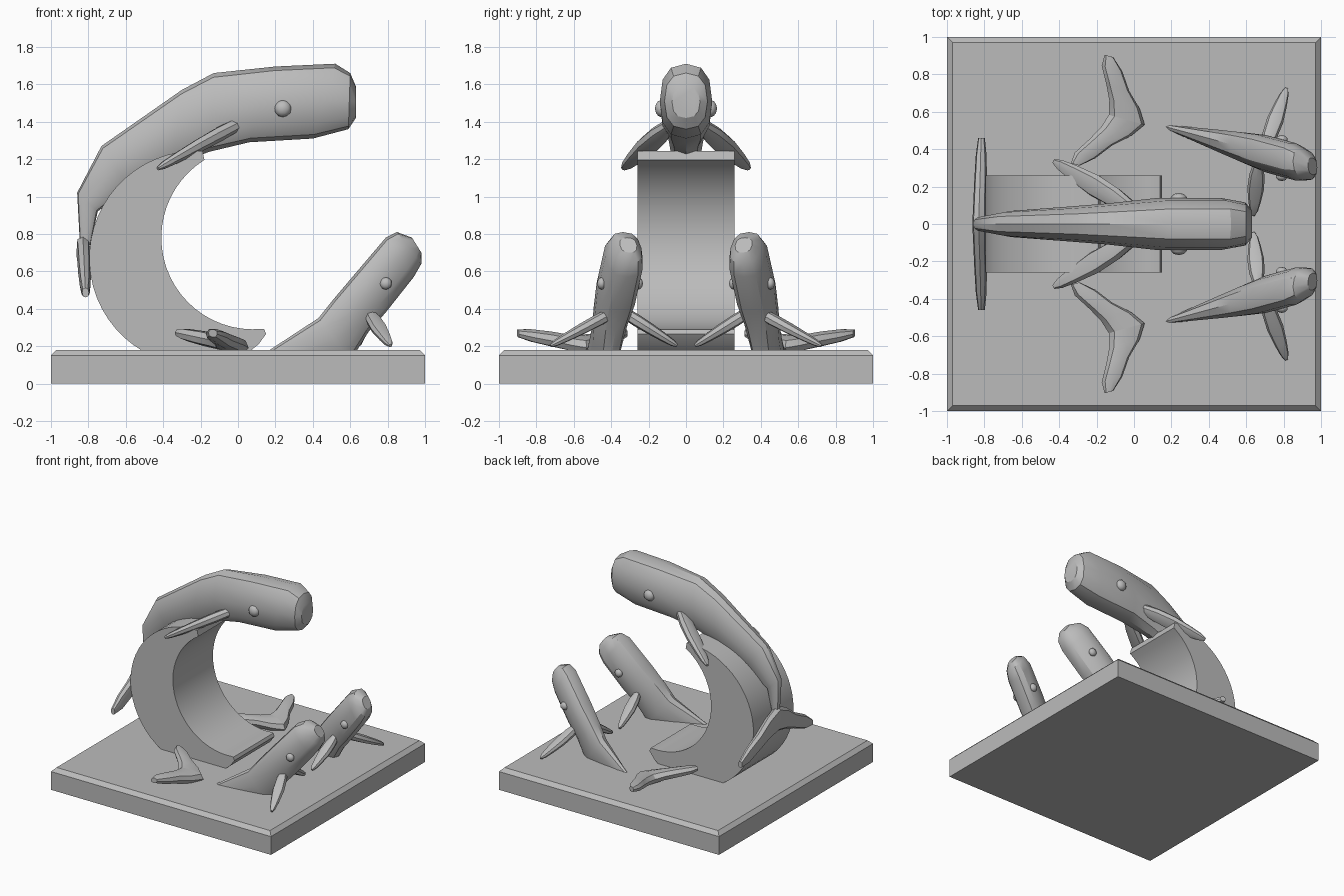
import bpy, bmesh
from math import sin, cos, pi, radians, copysign
from mathutils import Vector as V

cube = bpy.data.objects.get("Cube")
if cube:
    bpy.data.objects.remove(cube)

GREY = (0.5, 0.5, 0.5, 1)
grey = bpy.data.materials.new("plain grey")
grey.use_nodes = True
grey.diffuse_color = GREY
grey.node_tree.nodes["Principled BSDF"].inputs["Base Color"].default_value = GREY


def finish(bm, name, smooth=True):
    bmesh.ops.recalc_face_normals(bm, faces=bm.faces)
    mesh = bpy.data.meshes.new(name)
    bm.to_mesh(mesh)
    bm.free()
    mesh.materials.append(grey)
    obj = bpy.data.objects.new(name, mesh)
    bpy.context.collection.objects.link(obj)
    if smooth:
        bpy.ops.object.select_all(action='DESELECT')
        obj.select_set(True)
        bpy.context.view_layer.objects.active = obj
        bpy.ops.object.shade_smooth_by_angle(angle=radians(32))
    return obj


def loft(name, rings, sides=12, power=0.8):
    """Skin rounded sections given as (centre, half axis, half axis)."""
    bm = bmesh.new()
    loops = []
    for c, a, b in rings:
        loop = []
        for i in range(sides):
            t = 2 * pi * i / sides
            p, q = (copysign(abs(f) ** power, f) for f in (cos(t), sin(t)))
            loop.append(bm.verts.new(c + a * p + b * q))
        loops.append(loop)
    for lo, hi in zip(loops, loops[1:]):
        for i in range(sides):
            j = (i + 1) % sides
            bm.faces.new((lo[i], lo[j], hi[j], hi[i]))
    bm.faces.new(loops[0])
    bm.faces.new(loops[-1])
    return finish(bm, name)


def body(name, stations, side_line):
    """Whale body from (back point, belly point, half width)."""
    rings = []
    for (x1, z1), (x2, z2), w in stations:
        top, low = V((x1, side_line(x1), z1)), V((x2, side_line(x2), z2))
        rings.append(((top + low) / 2, (top - low) / 2, V((0, w, 0))))
    loft(name, rings)


def flipper(name, root, tip, width_dir, half_width, thick):
    root, tip = V(root), V(tip)
    along = tip - root
    w = V(width_dir)
    w = (w - along * w.dot(along) / along.length_squared).normalized()
    n = along.cross(w).normalized()
    profile = [(-.12, .5, 1), (.15, .9, 1.1), (.45, 1, 1), (.75, .75, .8), (.95, .5, .6), (1.05, .2, .3)]
    loft(name, [(root + along * s, w * half_width * k, n * thick * t) for s, k, t in profile], 8)


def fluke(name, root, axis, span, lift, thick):
    """Two swept lobes meeting at the tail root."""
    root, axis, span, lift = V(root), V(axis), V(span), V(lift)
    n = axis.cross(span).normalized()
    profile = [(0, .34, .33, 1.1), (.25, .46, .28, 1), (.5, .66, .21, .95), (.8, .86, .19, .8), (1, .98, .08, .5)]
    for label, sign in (("left", 1), ("right", -1)):
        rings = [(root + axis * m + span * s * sign + lift * s, axis * h, n * thick * t)
                 for s, m, h, t in profile]
        loft(f"{name}_{label}", rings, 8)


def eye(name, centre, r):
    bm = bmesh.new()
    bmesh.ops.create_icosphere(bm, subdivisions=2, radius=r)
    for v in bm.verts:
        v.co.y *= 0.75
        v.co += V(centre)
    finish(bm, name)


# Plinth with a chamfered upper rim
bm = bmesh.new()
bmesh.ops.create_cube(bm, size=1)
for v in bm.verts:
    v.co = V((v.co.x * 2, v.co.y * 2, (v.co.z + .5) * .18))
rim = [e for e in bm.edges if all(v.co.z > .1 for v in e.verts)]
bmesh.ops.bevel(bm, geom=rim, offset=.03, segments=1, affect='EDGES')
finish(bm, "plinth", False)

# Curved wave support: outer arc, tip, inner arc, lower lip
outline = []
for i in range(25):
    t = radians(240 - 153 * i / 24)
    outline.append((-.22 + .575 * cos(t), .67 + .575 * sin(t)))
for i in range(25):
    t = radians(122 + 154 * i / 24)
    outline.append((.08 + .49 * cos(t), .78 + .49 * sin(t)))
outline += [(.14, .29), (.15, .265), (.11, .21), (.06, .17)]
bm = bmesh.new()
face = bm.faces.new([bm.verts.new((x, -.26, z)) for x, z in outline])
push = bmesh.ops.extrude_face_region(bm, geom=[face], use_keep_orig=True)
for v in push["geom"]:
    if isinstance(v, bmesh.types.BMVert):
        v.co.y = .26
finish(bm, "wave_support")

# Large leaping whale
body("large_whale_body", [
    ((.63, 1.59), (.63, 1.42), .075), ((.60, 1.66), (.59, 1.36), .115),
    ((.52, 1.71), (.40, 1.31), .14), ((.2, 1.695), (.06, 1.29), .14),
    ((-.13, 1.66), (-.15, 1.24), .11), ((-.3, 1.57), (-.35, 1.17), .095),
    ((-.73, 1.27), (-.58, 1.05), .07), ((-.86, 1.02), (-.75, .92), .04),
    ((-.845, .74), (-.79, .74), .025)], lambda x: 0)
fluke("large_whale_fluke", (-.83, 0, .8), (.015, 0, -.32), (0, .46, 0), (0, 0, 0), .036)
for label, s in (("left", 1), ("right", -1)):
    flipper(f"large_whale_flipper_{label}", (-.05, s * .11, 1.36), (-.41, s * .325, 1.16),
            (.33, s * .87, .37), .062, .035)
    eye(f"large_whale_eye_{label}", (.24, s * .132, 1.47), .046)

# Pair of small breaching whales and the flukes beside the support
for label, s in (("left", 1), ("right", -1)):
    def line(x):
        return s * (.52 - (x - .17) * .27)
    name = f"small_whale_{label}"
    body(f"{name}_body", [
        ((.93, .78), (.98, .70), .045), ((.85, .81), (.98, .64), .08),
        ((.79, .78), (.94, .57), .1), ((.62, .58), (.79, .38), .1),
        ((.51, .45), (.70, .28), .085), ((.43, .35), (.60, .12), .07),
        ((.17, .18), (.35, .05), .02)], line)
    flipper(f"{name}_outer_flipper", (.71, s * .43, .36), (.81, s * .71, .21), (1, s * -.3, 0), .045, .03)
    flipper(f"{name}_inner_flipper", (.66, s * .30, .36), (.64, s * .06, .21), (1, 0, 0), .045, .03)
    for where, k in (("outer", 1), ("inner", -1)):
        eye(f"{name}_{where}_eye", (.79, line(.79) + s * k * .098, .535), .033)
    fluke(f"diving_fluke_{label}", (.06, s * .53, .19), (-.29, s * .08, .06),
          (.09, s * .29, 0), (0, 0, .02), .042)
